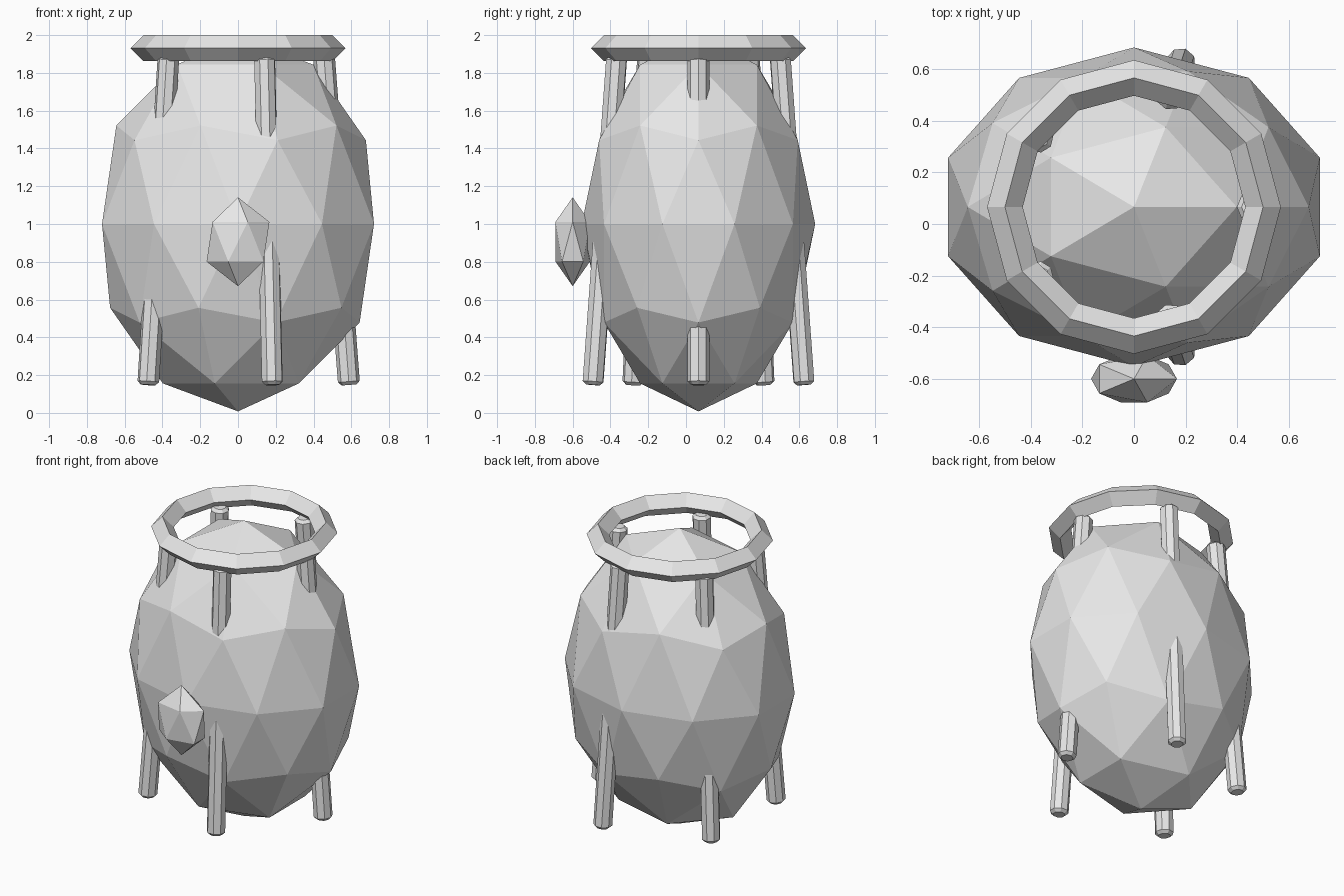
import bpy
from math import cos, sin, radians
from mathutils import Vector

cube = bpy.data.objects.get("Cube")
if cube:
    bpy.data.objects.remove(cube, do_unlink=True)

# Single grey material
grey = bpy.data.materials.new("plain grey")
grey.use_nodes = True
grey.diffuse_color = (0.8, 0.8, 0.8, 1)
grey.node_tree.nodes["Principled BSDF"].inputs["Base Color"].default_value = (0.8, 0.8, 0.8, 1)

CENTRE_Y = 0.066


def finish(name):
    """Name the newest object and give it the grey material."""
    obj = bpy.context.object
    obj.name = name
    obj.data.materials.append(grey)
    return obj


def faceted_ball(name, subdivisions, location, scale):
    bpy.ops.mesh.primitive_ico_sphere_add(subdivisions=subdivisions, radius=1, location=location)
    obj = finish(name)
    obj.scale = scale
    return obj


def rod(name, start, end, radius):
    """Eight-sided rod with chamfered ends."""
    axis = end - start
    bpy.ops.mesh.primitive_cylinder_add(vertices=8, radius=radius, depth=axis.length,
                                        location=(start + end) / 2)
    obj = finish(name)
    obj.rotation_mode = 'QUATERNION'
    obj.rotation_quaternion = axis.to_track_quat('Z', 'Y')
    bevel = obj.modifiers.new("end chamfer", 'BEVEL')
    bevel.width = 0.018
    bevel.segments = 1
    bevel.limit_method = 'ANGLE'
    bevel.angle_limit = radians(60)
    return obj


# Egg-shaped body and the small gem on its front
faceted_ball("body", 2, (0, CENTRE_Y, 1.0), (0.757, 0.618, 0.992))
faceted_ball("front_gem", 1, (0, -0.6, 0.906), (0.186, 0.107, 0.235))

# Top ring with a diamond cross-section
bpy.ops.mesh.primitive_torus_add(major_segments=12, minor_segments=4, major_radius=0.5,
                                 minor_radius=0.069, location=(0, CENTRE_Y, 1.931))
finish("top_ring")

# Five struts leaning inwards from the feet up to the ring
for i in range(5):
    angle = radians(72 * i)
    out = Vector((cos(angle), sin(angle), 0))
    base = Vector((0, CENTRE_Y, 0))
    rod(f"strut_{i + 1}", base + out * 0.588 + Vector((0, 0, 0.148)),
        base + out * 0.455 + Vector((0, 0, 1.886)), 0.058)
